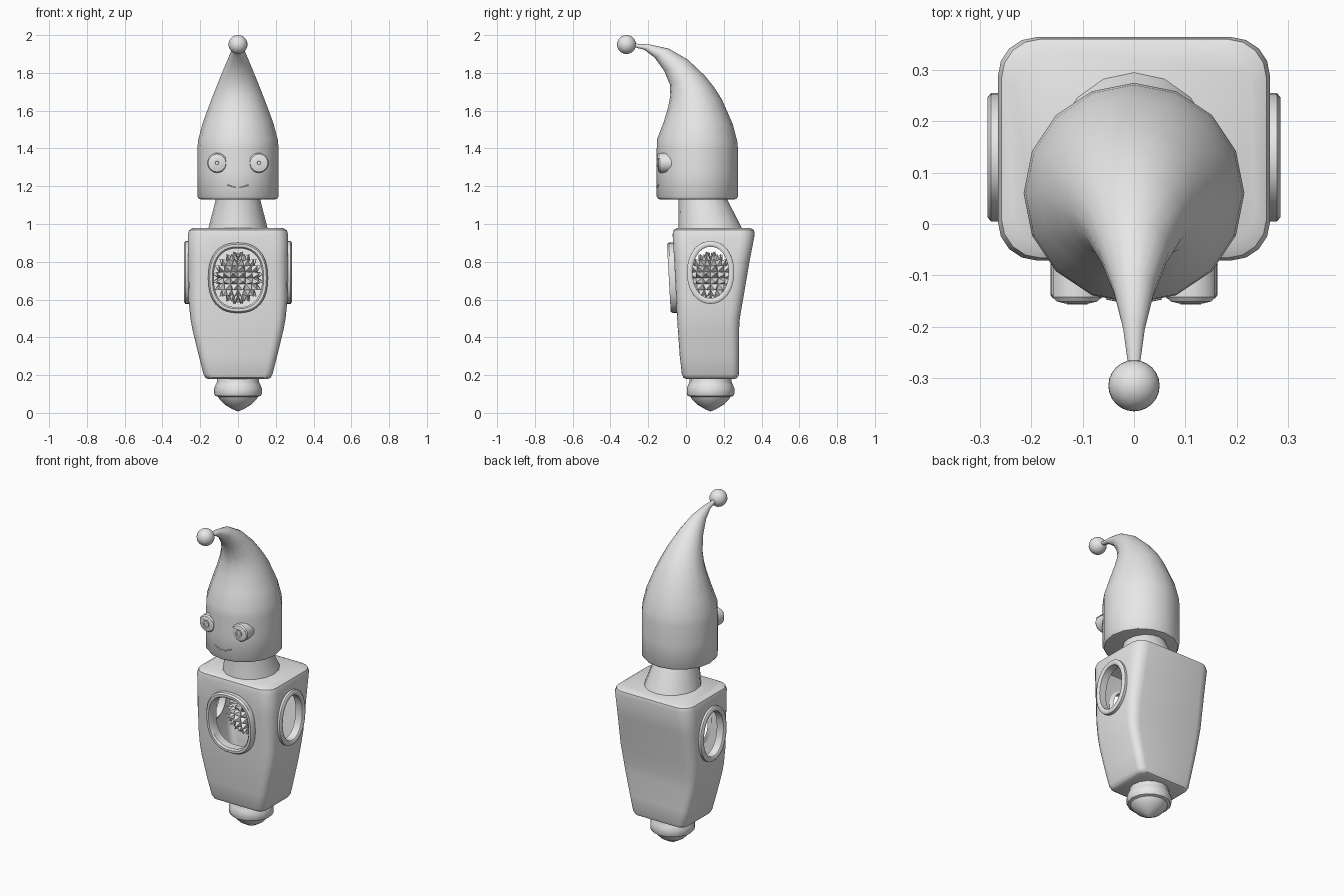
import bpy, bmesh, math
from mathutils import Vector

if "Cube" in bpy.data.objects:
    bpy.data.objects.remove(bpy.data.objects["Cube"])

TAU = 2 * math.pi
grey = bpy.data.materials.new("light_grey")
grey.diffuse_color = (0.8, 0.8, 0.8, 1)
grey.use_nodes = True
grey.node_tree.nodes["Principled BSDF"].inputs["Base Color"].default_value = grey.diffuse_color


def finish(name, bm, angle=35):
    bmesh.ops.recalc_face_normals(bm, faces=bm.faces[:])
    me = bpy.data.meshes.new(name)
    bm.to_mesh(me)
    bm.free()
    me.materials.append(grey)
    ob = bpy.data.objects.new(name, me)
    bpy.context.collection.objects.link(ob)
    if angle:
        smooth(ob, angle)
    return ob


def smooth(ob, angle=35):
    bpy.ops.object.select_all(action='DESELECT')
    ob.select_set(True)
    bpy.context.view_layer.objects.active = ob
    bpy.ops.object.shade_smooth_by_angle(angle=math.radians(angle))


def skin(rings, closed=False):
    """Skin a list of equal-length point rings, capped or joined end to start."""
    bm = bmesh.new()
    vs = [[bm.verts.new(p) for p in r] for r in rings]
    n = len(vs[0])
    pairs = list(zip(vs, vs[1:])) + ([(vs[-1], vs[0])] if closed else [])
    for a, b in pairs:
        for i in range(n):
            j = (i + 1) % n
            bm.faces.new((a[i], a[j], b[j], b[i]))
    if not closed:
        bm.faces.new(vs[0])
        bm.faces.new(vs[-1])
    return bm


def circle_z(r, cy, z, n, rx=None):
    return [((rx or r) * math.sin(TAU * i / n), cy - r * math.cos(TAU * i / n), z) for i in range(n)]


def circle_y(r, cx, y, cz, n=24):
    return [(cx + r * math.cos(TAU * i / n), y, cz + r * math.sin(TAU * i / n)) for i in range(n)]


def oval(a, b, p, n=40):
    """Superellipse outline with half sizes a and b."""
    pts = []
    for i in range(n):
        c, s = math.cos(TAU * i / n), math.sin(TAU * i / n)
        pts.append((a * math.copysign(abs(c) ** (2 / p), c), b * math.copysign(abs(s) ** (2 / p), s)))
    return pts


def rounded_rect(hw, y0, y1, z, r, seg=4):
    pts = []
    for k, (sx, y) in enumerate(((1, y1 - r), (-1, y1 - r), (-1, y0 + r), (1, y0 + r))):
        for i in range(seg + 1):
            t = math.pi / 2 * (k + i / seg)
            pts.append((sx * (hw - r) + r * math.cos(t), y + r * math.sin(t), z))
    return pts


# Hollow body: z, half width, front y, back y, corner radius
levels = [(.18, .16, 0, .26, .03), (.187, .173, -.014, .273, .038), (.205, .183, -.022, .28, .04),
          (.3, .207, -.033, .281, .045), (.44, .241, -.043, .281, .05), (.5, .252, -.047, .285, .054),
          (.6, .262, -.052, .302, .06), (.8, .265, -.062, .336, .07), (.945, .265, -.071, .364, .075),
          (.968, .258, -.066, .36, .075), (.98, .235, -.045, .338, .07)]
body = finish("body", skin([rounded_rect(w, a, b, z, r) for z, w, a, b, r in levels]), 0)
sol = body.modifiers.new("wall", 'SOLIDIFY')
sol.thickness, sol.offset = .018, -1

# Window openings: front, and straight through both sides
FZ, SY, SZ = .715, .13, .743
front_cut = finish("front_cutter", skin([[(u, y, FZ + v) for u, v in oval(.132, .16, 2.4)] for y in (-.2, .1)]), 0)
side_cut = finish("side_cutter", skin([[(x, SY + u, SZ + v) for u, v in oval(.105, .145, 2.1)] for x in (-.5, .5)]), 0)
for cut in (front_cut, side_cut):
    m = body.modifiers.new("window", 'BOOLEAN')
    m.operation, m.solver, m.object = 'DIFFERENCE', 'EXACT', cut
bpy.context.view_layer.objects.active = body
body.select_set(True)
for m in list(body.modifiers):
    bpy.ops.object.modifier_apply(modifier=m.name)
for cut in (front_cut, side_cut):
    bpy.data.objects.remove(cut)
smooth(body)


def window_frame(name, a, b, p, height, place):
    section = [(0, -.03), (0, height * .7), (.008, height), (.022, height), (.03, height * .7), (.03, -.01)]
    rings = [[place(u, v, h) for u, v in oval(a + d, b + d, p)] for d, h in section]
    return finish(name, skin(rings, closed=True), 40)


window_frame("front_window_frame", .128, .156, 2.4, .033, lambda u, v, h: (u, -.058 - .055 * v - h, FZ + v))
for side, label in ((1, "right"), (-1, "left")):
    window_frame(label + "_window_frame", .095, .136, 2.1, .021,
                 lambda u, v, h: (side * (.264 + h), SY + u, SZ + v))

# Spiked ball inside the body
bm = bmesh.new()
bmesh.ops.create_uvsphere(bm, u_segments=16, v_segments=10, radius=.108)
for f, top in [(f, f.calc_center_median()) for f in bm.faces[:]]:
    bmesh.ops.poke(bm, faces=[f])
for v in bm.verts:
    if v.co.length < .1075:
        v.co = v.co.normalized() * .142
    v.co += Vector((0, .13, .715))
finish("spiked_ball", bm, 0)

# Neck, upright in front and sloping behind
finish("neck", skin([circle_z(r, cy, z, 16, rx) for z, cy, r, rx in
                     ((.965, .13, .172, .16), (.98, .128, .167, .156), (1.14, .087, .126, .115))]))

# Foot under the body, ending in a blunt point
finish("foot", skin([circle_z(r, .13, z, 16) for z, r in
                     ((0.008, .002), (.02, .03), (.045, .072), (.075, .1), (.085, .105), (.09, .121),
                      (.1, .126), (.13, .126), (.15, .118), (.165, .111), (.195, .111))]), 30)

# Head cylinder running into a curved pointed cap: front y,z / back y,z / half width
head = [circle_z(r, .06, z, 16) for z, r in
        ((1.13, .195), (1.133, .207), (1.145, .215), (1.28, .215), (1.4, .215))]
for fy, fz, by, bz, hw in ((-.153, 1.45, .271, 1.44, .211), (-.118, 1.54, .247, 1.53, .187),
                           (-.094, 1.62, .19, 1.66, .148), (-.083, 1.68, .148, 1.725, .124),
                           (-.086, 1.74, .1, 1.785, .1), (-.115, 1.81, .01, 1.87, .068),
                           (-.165, 1.88, -.09, 1.928, .04), (-.22, 1.922, -.19, 1.95, .021),
                           (-.3, 1.944, -.3, 1.957, .008)):
    f, b = Vector((0, fy, fz)), Vector((0, by, bz))
    mid, arm = (f + b) / 2, (f - b) / 2
    head.append([mid + arm * math.cos(TAU * i / 16) + Vector((hw * math.sin(TAU * i / 16), 0, 0))
                 for i in range(16)])
finish("head_and_cap", skin(head), 40)

# Bobble on the cap tip
bm = bmesh.new()
bmesh.ops.create_uvsphere(bm, u_segments=24, v_segments=16, radius=.05)
bmesh.ops.translate(bm, vec=(0, -.315, 1.95), verts=bm.verts[:])
finish("cap_bobble", bm)

# Eyes: barrel, upper lid and ringed pupil
EZ = 1.323
for side, label in ((1, "right"), (-1, "left")):
    ex = side * .111
    finish(label + "_eye", skin([circle_y(r, ex, y, EZ) for y, r in
                                 ((-.03, .052), (-.138, .052), (-.145, .047), (-.149, .03), (-.151, .002))]), 30)
    lid = skin([circle_y(r, ex, y, EZ) for y, r in
                ((-.05, .0535), (-.142, .0535), (-.151, .047), (-.156, .03), (-.158, .002))])
    cut = bmesh.ops.bisect_plane(lid, geom=lid.verts[:] + lid.edges[:] + lid.faces[:],
                                 plane_co=(0, 0, EZ + .025), plane_no=(0, 0, 1), clear_inner=True)
    bmesh.ops.holes_fill(lid, edges=[e for e in lid.edges if e.is_boundary])
    finish(label + "_eyelid", lid, 30)
    finish(label + "_iris", skin([circle_y(r, ex, y, EZ) for y, r in
                                  ((-.14, .02), (-.157, .02), (-.157, .01), (-.154, .009), (-.154, .002))]), 30)

# Thin smiling mouth lying on the head's front facets
mouth = []
for i in range(13):
    x = -.055 + .11 * i / 12
    c = Vector((x, -.155 + abs(x) * .199, 1.195 + 4 * x * x))
    mouth.append([c + Vector((0, .003 * math.cos(TAU * k / 6), .003 * math.sin(TAU * k / 6))) for k in range(6)])
finish("mouth", skin(mouth), 60)
